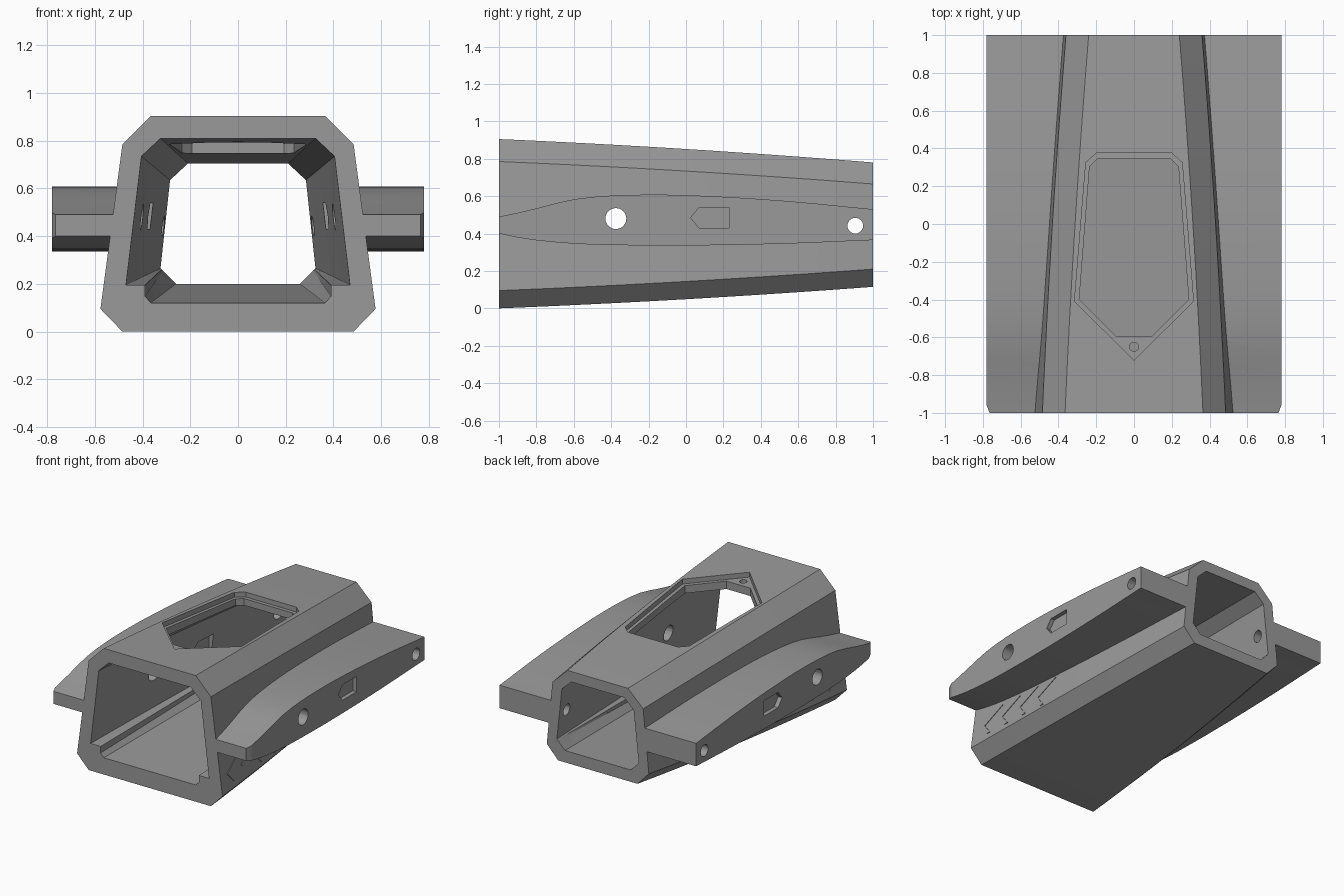
import bpy, bmesh, math
from mathutils import Vector

if "Cube" in bpy.data.objects:
    bpy.data.objects.remove(bpy.data.objects["Cube"])

grey = bpy.data.materials.new("mid grey")
grey.diffuse_color = (0.32, 0.32, 0.32, 1)
grey.use_nodes = True
grey.node_tree.nodes["Principled BSDF"].inputs["Base Color"].default_value = grey.diffuse_color


def loft(name, sections):
    """Closed solid through rings of equal point count."""
    bm = bmesh.new()
    rings = [[bm.verts.new(p) for p in s] for s in sections]
    n = len(rings[0])
    for a, b in zip(rings, rings[1:]):
        for i in range(n):
            j = (i + 1) % n
            bm.faces.new((a[i], a[j], b[j], b[i]))
    bm.faces.new(rings[0])
    bm.faces.new(rings[-1])
    bmesh.ops.recalc_face_normals(bm, faces=bm.faces)
    me = bpy.data.meshes.new(name)
    bm.to_mesh(me)
    bm.free()
    ob = bpy.data.objects.new(name, me)
    bpy.context.collection.objects.link(ob)
    me.materials.append(grey)
    return ob


def combine(target, tool, op):
    """Apply a boolean and remove the tool object."""
    tool.hide_render = True
    m = target.modifiers.new("bool", 'BOOLEAN')
    m.operation, m.object, m.solver = op, tool, 'EXACT'
    bpy.context.view_layer.objects.active = target
    bpy.ops.object.modifier_apply(modifier=m.name)
    bpy.data.objects.remove(tool, do_unlink=True)


def ease(y):
    t = (y + 1) / 2
    return 0.7 * t + 0.3 * t * t


def tube(name, front, back, y0, y1, steps=16):
    """Mirrored half profile blended from the front shape to the back shape."""
    sections = []
    for k in range(steps + 1):
        y = y0 + (y1 - y0) * k / steps
        half = [Vector(a).lerp(Vector(b), ease(y)) for a, b in zip(front, back)]
        sections.append([(p.x, y, p.y) for p in half] +
                        [(-p.x, y, p.y) for p in reversed(half)])
    return loft(name, sections)


def roof(y):
    return 0.905 - 0.125 * ease(y)


def curve(points, y):
    """Smooth height through (y, z) points."""
    for i in range(len(points) - 1):
        (ya, za), (yb, zb) = points[i], points[i + 1]
        if y <= yb + 1e-6:
            yp, zp = points[max(i - 1, 0)]
            yn, zn = points[min(i + 2, len(points) - 1)]
            h = yb - ya
            t = (y - ya) / h
            ma, mb = (zb - zp) / (yb - yp) * h, (zn - za) / (yn - ya) * h
            return ((2*t**3 - 3*t*t + 1) * za + (t**3 - 2*t*t + t) * ma
                    + (3*t*t - 2*t**3) * zb + (t**3 - t*t) * mb)


# Tapered outer body
body = tube("hollow_body",
            [(0.365, 0.905), (0.485, 0.785), (0.577, 0.095), (0.485, 0.0)],
            [(0.24, 0.78), (0.36, 0.665), (0.405, 0.21), (0.315, 0.115)], -1, 1)

# Side wings with a curved top and underside and clipped front tips
top = [(-1, .49), (-.85, .522), (-.6, .583), (-.35, .605), (0, .605), (.5, .577), (1, .53)]
low = [(-1, .40), (-.85, .37), (-.6, .346), (-.35, .338), (0, .336), (.5, .345), (1, .365)]
for s in (-1, 1):
    rows = []
    for y in [-1, -0.96] + [-0.9 + 0.1 * k for k in range(20)]:
        tip = 0.78 - max(0, -0.96 - y) * 0.375
        a, b = curve(low, y), curve(top, y)
        rows.append([(s * 0.31, y, a), (s * tip, y, a), (s * tip, y, b), (s * 0.31, y, b)])
    combine(body, loft("wing", rows), 'UNION')

# Interior passage with floor ledges that fade out to the back
combine(body, tube("passage",
                   [(0.325, 0.81), (0.405, 0.735), (0.47, 0.195), (0.39, 0.195),
                    (0.39, 0.148), (0.365, 0.12)],
                   [(0.21, 0.705), (0.285, 0.635), (0.325, 0.265), (0.32, 0.26),
                    (0.315, 0.255), (0.26, 0.20)], -1.02, 1.02), 'DIFFERENCE')


def hatch_cutter(name, half, depth):
    outline = half + [(-x, y) for x, y in reversed(half) if x > 0]
    return loft(name, [[(x, y, roof(y) - depth) for x, y in outline],
                       [(x, y, 1.2) for x, y in outline]])


# Roof hatch: stepped rim, opening and fixing hole
combine(body, hatch_cutter("hatch_rim", [(.2, .375), (.255, .325), (.315, -.41), (0, -.72)], .035),
        'DIFFERENCE')
combine(body, hatch_cutter("hatch_opening",
                           [(.193, .345), (.235, .305), (.29, -.4), (.095, -.595)], .2),
        'DIFFERENCE')
circle = [(math.cos(a * math.tau / 24), math.sin(a * math.tau / 24)) for a in range(24)]
combine(body, loft("fixing_hole", [[(.024 * c, -.65 + .024 * d, z) for c, d in circle]
                                   for z in (.6, 1.1)]), 'DIFFERENCE')

# Round holes straight through both sides
for y, z, r in ((-0.375, 0.48, 0.056), (0.905, 0.442, 0.042)):
    combine(body, loft("side_hole", [[(x, y + r * c, z + r * d) for c, d in circle]
                                     for x in (-1, 1)]), 'DIFFERENCE')

# Five-sided pockets in the wing edges and in the inner walls
pocket = [(.025, .485), (.07, .54), (.23, .54), (.23, .43), (.07, .43)]
for x0, x1 in ((-1, -.75), (-.39, .39), (.75, 1)):
    combine(body, loft("pocket", [[(x, y, z) for y, z in pocket] for x in (x0, x1)]),
            'DIFFERENCE')

bpy.context.view_layer.objects.active = body
body.select_set(True)
bpy.ops.object.shade_smooth_by_angle(angle=math.radians(15))


def wall(y, z, s, lift):
    """Point on the lower side wall."""
    f = ease(y)
    zt, zb = 0.785 - 0.12 * f, 0.095 + 0.115 * f
    xt, xb = 0.485 - 0.125 * f, 0.577 - 0.172 * f
    return (s * (xb + (xt - xb) * (z - zb) / (zt - zb) + lift), y, z)


# Thin chevron plates on the walls below the wings
for s in (-1, 1):
    for k in range(4):
        y = -0.92 + 0.17 * k
        shape = [(y + .17, .32), (y, .22), (y + .07, .145),
                 (y + .10, .145), (y + .04, .22), (y + .20, .32)]
        loft(f"chevron_{'left' if s < 0 else 'right'}_{k + 1}",
             [[wall(a, b, s, d) for a, b in shape] for d in (-.005, .004)])
